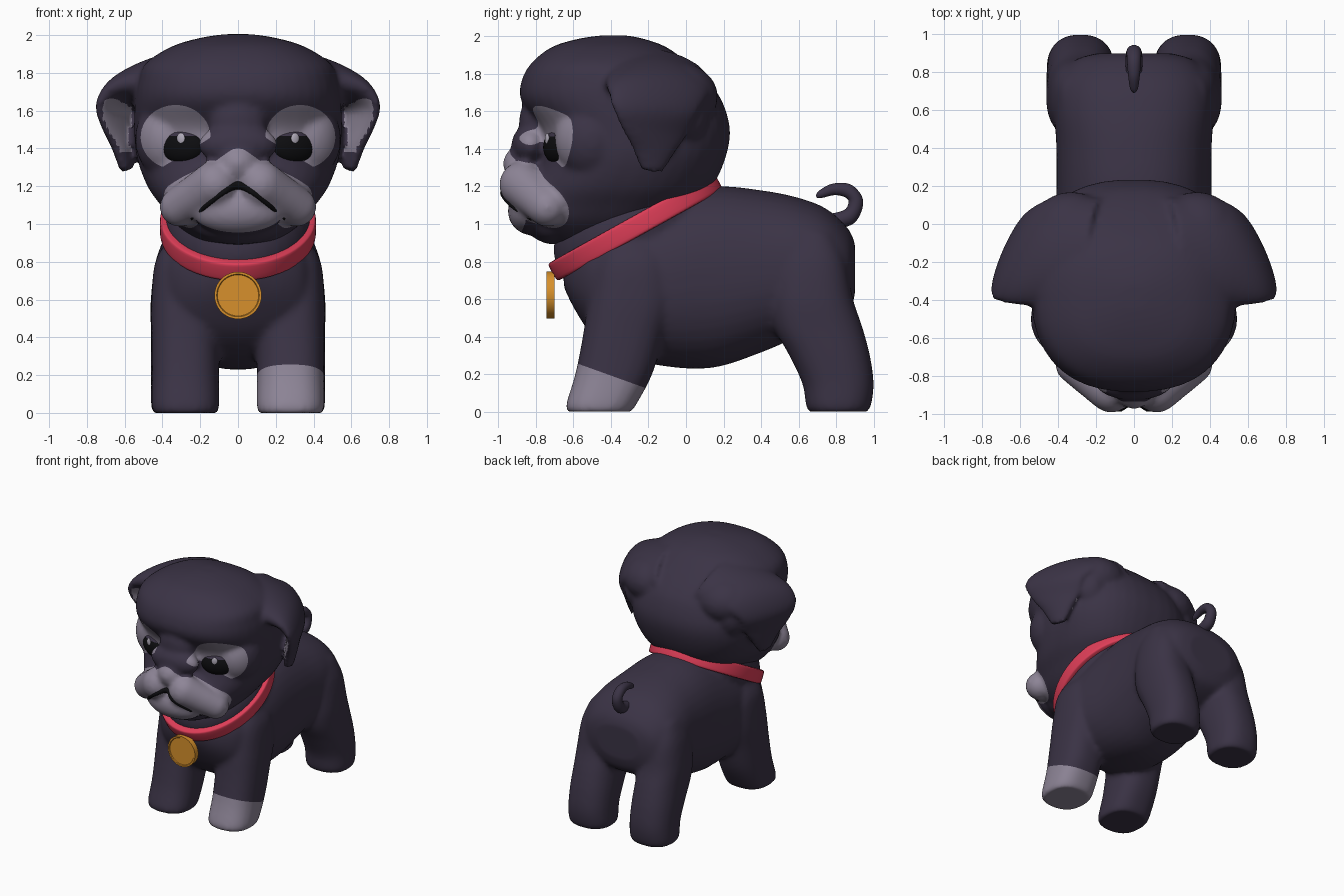
import bpy, bmesh
from math import cos, sin, pi, radians
from mathutils import Vector, Matrix, Euler
from mathutils.bvhtree import BVHTree

if "Cube" in bpy.data.objects:
    bpy.data.objects.remove(bpy.data.objects["Cube"], do_unlink=True)

def material(name, *rgb):
    m = bpy.data.materials.new(name)
    m.use_nodes = True
    m.diffuse_color = (*rgb, 1)
    m.node_tree.nodes["Principled BSDF"].inputs["Base Color"].default_value = (*rgb, 1)
    return m

coat = material("dark_coat", .043, .033, .06)
pale = material("pale_markings", .27, .235, .31)
red = material("red_collar", .72, .047, .095)
gold = material("gold_tag", .68, .28, .025)
black = material("black", .004, .004, .005)
glint = material("eye_glint", .45, .42, .5)

def put(name, bm, *mats, sharp=60):
    me = bpy.data.meshes.new(name)
    bm.to_mesh(me)
    bm.free()
    for m in mats:
        me.materials.append(m)
    me.shade_smooth()
    me.set_sharp_from_angle(angle=radians(sharp))
    ob = bpy.data.objects.new(name, me)
    bpy.context.scene.collection.objects.link(ob)
    return ob

def spline(a, b, c, d, t):
    return (b + (c - a) * (.5 * t) + (a - 2.5 * b + 2 * c - .5 * d) * (t * t)
            + (1.5 * b - .5 * a - 1.5 * c + .5 * d) * t ** 3)

def loft(bm, rings, power=2.2, sides=40, steps=6):
    """Skin smoothly interpolated rings, each a (centre, u axis, v axis)."""
    pad = [rings[0], *rings, rings[-1]]
    full = [[spline(*(pad[i + k][j] for k in range(4)), s / steps) for j in range(3)]
            for i in range(len(rings) - 1) for s in range(steps)] + [rings[-1]]
    loops = []
    for c, u, v in full:
        loop = []
        for k in range(sides):
            a = 2 * pi * (k + .5) / sides
            p, q = [abs(w) ** (2 / power) * (1 if w > 0 else -1) for w in (cos(a), sin(a))]
            loop.append(bm.verts.new(c + u * p + v * q))
        loops.append(loop)
    faces = [bm.faces.new(loops[0]), bm.faces.new(loops[-1])]
    for lo, hi in zip(loops, loops[1:]):
        for k in range(sides):
            faces.append(bm.faces.new((lo[k - 1], lo[k], hi[k], hi[k - 1])))
    bmesh.ops.recalc_face_normals(bm, faces=faces)

def upright(rows, cx=0):
    """Rings stacked in z from rows of (z, front y, back y, half width)."""
    return [(Vector((cx, (f + b) / 2, z)), Vector((w, 0, 0)), Vector((0, (b - f) / 2, 0)))
            for z, f, b, w in rows]

def tube(name, points, side, mat):
    """Tapered tube through (position, radius) points."""
    bm, rings, last = bmesh.new(), [], len(points) - 1
    for i, (p, r) in enumerate(points):
        d = points[min(i + 1, last)][0] - points[max(i - 1, 0)][0]
        rings.append((p, side * r, d.cross(side).normalized() * r))
    loft(bm, rings, 2, 16)
    put(name, bm, mat)

def ball(bm, centre, size, rot=(0, 0, 0)):
    m = Matrix.LocRotScale(Vector(centre), Euler(rot), Vector(size))
    bmesh.ops.create_uvsphere(bm, u_segments=32, v_segments=20, radius=1, matrix=m)
    return m

def fuse(name, bm, rounds):
    """Melt overlapping parts into one smooth skin."""
    ob = put(name, bm)
    rm = ob.modifiers.new("melt", "REMESH")
    rm.mode, rm.voxel_size = "VOXEL", .018
    sm = ob.modifiers.new("soften", "SMOOTH")
    sm.factor, sm.iterations = .5, rounds
    me = bpy.data.meshes.new_from_object(ob.evaluated_get(bpy.context.evaluated_depsgraph_get()))
    ob.modifiers.clear()
    ob.data = me
    me.materials.clear()
    for m in (coat, pale):
        me.materials.append(m)
    for v in me.vertices:
        v.co.z = max(v.co.z, 0)
    me.shade_smooth()
    return ob

def paint(ob, inside):
    """Cut the skin along inside(co, normal) = 0; the negative side takes the second colour."""
    bm = bmesh.new()
    bm.from_mesh(ob.data)
    bm.normal_update()
    value = {v: inside(v.co, v.normal) for v in bm.verts}
    cuts = []
    for e in list(bm.edges):
        a, b = e.verts
        if value[a] * value[b] < 0:
            t = value[a] / (value[a] - value[b])
            cuts.append(bmesh.utils.edge_split(e, a, min(max(t, .05), .95))[1])
    bmesh.ops.connect_verts(bm, verts=cuts)
    bm.normal_update()
    for f in bm.faces:
        f.smooth = True
        if inside(f.calc_center_median(), f.normal) < 0:
            f.material_index = 1
    bm.to_mesh(ob.data)
    bm.free()

# Body: trunk, neck and four legs melted together
tilt, neck = radians(29), Vector((0, -.27, .986))
bm = bmesh.new()
trunk = [(-.65, .66, .82, .12), (-.59, .54, .88, .25), (-.5, .41, .98, .36), (-.35, .3, 1.06, .41),
         (-.1, .24, 1.14, .42), (.15, .235, 1.2, .41), (.4, .315, 1.18, .41),
         (.6, .4, 1.14, .42), (.75, .45, 1.08, .4), (.86, .52, .98, .32), (.9, .62, .9, .2)]
loft(bm, [(Vector((0, y, (b + t) / 2)), Vector((w, 0, 0)), Vector((0, 0, (t - b) / 2)))
          for y, b, t, w in trunk], 2.3)
ball(bm, neck, (.39, .47, .3), (tilt, 0, 0))
front_leg = [(-.005, -.62, -.3, .16), (.03, -.64, -.27, .178), (.2, -.59, -.18, .178),
             (.4, -.55, -.12, .18), (.6, -.52, -.06, .18), (.8, -.48, -.08, .16), (.92, -.42, -.15, .09)]
hind_leg = [(-.005, .66, .96, .16), (.03, .64, .985, .178), (.15, .62, 1.0, .178), (.3, .55, .98, .18),
            (.45, .47, .94, .18), (.6, .45, .89, .18), (.8, .47, .85, .155), (.95, .52, .78, .1)]
for s in (-1, 1):
    loft(bm, upright(front_leg, s * .278), 2.5)
    loft(bm, upright(hind_leg, s * .282), 2.4)
paint(fuse("body", bm, 9), lambda p, n: max(p.z - .25 + .36 * (p.y + .56), p.y, -p.x))

# Head: skull, brow fold, nose, chin and throat
bm = bmesh.new()
skull = [(.9, -.7, -.35, .2), (1.0, -.84, -.12, .33), (1.1, -.86, .03, .41), (1.2, -.84, .14, .48),
         (1.35, -.77, .21, .535), (1.5, -.775, .235, .55), (1.65, -.875, .195, .545),
         (1.75, -.88, .125, .53), (1.85, -.83, .02, .49), (1.94, -.72, -.1, .35),
         (1.985, -.58, -.22, .2), (2.005, -.45, -.32, .07)]
loft(bm, upright(skull), 2.4)
for y, z, size in ((-.83, 1.42, (.21, .1, .11)), (-.8, 1.53, (.15, .09, .16)), (-.87, 1.32, (.11, .105, .1)),
                   (-.82, 1.07, (.25, .13, .13)), (-.69, 1.0, (.24, .16, .11))):
    ball(bm, (0, y, z), size)
# Ear rows: x, z, y, half length, half thickness, facing angle, backward sweep
flap = [(.2, 1.74, -.16, .3, .2, 75, .1), (.43, 1.735, -.15, .29, .14, 68, .2),
        (.57, 1.7, -.15, .27, .09, 48, .35), (.645, 1.61, -.165, .23, .06, 12, .4),
        (.625, 1.5, -.165, .18, .052, -18, .45), (.605, 1.4, -.17, .12, .048, -20, .35),
        (.59, 1.285, -.18, .06, .035, -20, .2)]
jowl_front, jowl_back = Vector((.12, -.87, 1.21)), Vector((.31, -.74, 1.09))
for s in (-1, 1):
    for i in range(9):
        c = jowl_front.lerp(jowl_back, i / 8)
        ball(bm, (s * c.x, c.y, c.z), [.125 - .02 * i / 8] * 3)
    ball(bm, (s * .36, -.5, 1.45), (.185, .2, .22))  # cheek
    ball(bm, (s * .33, -.08, 1.68), (.24, .25, .19))  # ear root
    ball(bm, (s * .42, -.03, 1.59), (.13, .15, .18))
    loft(bm, [(Vector((s * x, y, z)), Vector((-s * hy * k, hy, -hy * .08)),
               Vector((s * t * cos(radians(a)), 0, t * sin(radians(a)))))
              for x, z, y, hy, t, a, k in flap], 2)
head = fuse("head", bm, 6)

def capsule(p, a, b, r):
    t = (p - a).dot(b - a) / (b - a).length_squared
    return (p - a.lerp(b, min(max(t, 0), 1))).length - r

def muzzle_mark(p, n):
    x = abs(p.x)
    chin = (Vector((x / .25, (p.z - 1.08) / .125)).length - 1) * .15
    nose = capsule(Vector((x, p.z)), Vector((0, 1.32)), Vector((.14, 1.22)), .08)
    jowl = capsule(Vector((x, p.y, p.z)), jowl_front, jowl_back, .13)
    return min(jowl, max(min(nose, chin), p.y + .7))

def eye_mark(p, n):
    x = abs(p.x)
    oval = (Vector(((x - .33) / .185, (p.z - 1.46) / .17)).length - 1) * .17
    return max(oval, 1.46 - .61 * (x - .14) - p.z, p.y + .45)

def ear_lining(p, n):
    return max(n.x * (1 if p.x > 0 else -1) + .4, .54 - abs(p.x), p.z - 1.72, 1.38 - p.z)

for mark in (muzzle_mark, eye_mark, ear_lining):
    paint(head, mark)
skin = BVHTree.FromObject(head, bpy.context.evaluated_depsgraph_get())

def on_face(x, z):
    return skin.ray_cast(Vector((x, -3, z)), Vector((0, 1, 0)))[0]

# Mouth line following the muzzle
lip = [(.25, 1.025, .008), (.17, 1.095, .012), (.08, 1.165, .014), (0, 1.205, .022)]
lip += [(-x, z, r) for x, z, r in lip[-2::-1]]
tube("mouth", [(on_face(x, z), r) for x, z, r in lip], Vector((0, 1, 0)), black)

# Eyes with dark lids and small glints
for s, side in ((-1, "right"), (1, "left")):
    turn = (0, 0, s * radians(24))
    bm = bmesh.new()
    m = ball(bm, on_face(s * .295, 1.41) + Vector((0, .025, 0)), (.128, .06, .09), turn)
    paint(put(side + "_eye", bm, black, coat), lambda p, n: 1.465 - p.z)
    bm = bmesh.new()
    ball(bm, m @ Vector((-s * .12, -.87, .48)), (.023, .009, .03), turn)
    put(side + "_eye_glint", bm, glint)

# Collar around the tilted neck
bm = bmesh.new()
along, axis = Vector((0, cos(tilt), sin(tilt))), Vector((0, -sin(tilt), cos(tilt)))
band = [(-.054, .92), (-.052, 1.015), (-.035, 1.04), (.035, 1.04), (.052, 1.015), (.054, .92)]
loft(bm, [(neck + axis * h, Vector((.397 * s, 0, 0)), along * (.486 * s)) for h, s in band], 2, 64, 3)
put("collar", bm, red, sharp=50)

# Round tag with a raised rim
bm = bmesh.new()
bmesh.ops.create_cone(bm, cap_ends=True, segments=40, radius1=.125, radius2=.125, depth=.045,
                      matrix=Matrix.Translation((0, -.722, .622)) @ Matrix.Rotation(pi / 2, 4, "X"))
caps = [f for f in bm.faces if len(f.verts) > 4]
bmesh.ops.inset_region(bm, faces=caps, thickness=.012, depth=0)
bmesh.ops.inset_region(bm, faces=caps, thickness=.004, depth=-.006)
put("tag", bm, gold, sharp=30)

# Curled tail
curl = [(.76, 1.01, .042), (.87, 1.04, .045), (.905, 1.12, .04), (.865, 1.175, .038),
        (.79, 1.185, .032), (.72, 1.16, .022), (.695, 1.145, .008)]
tube("tail", [(Vector((0, y, z)), r) for y, z, r in curl], Vector((1, 0, 0)), coat)
